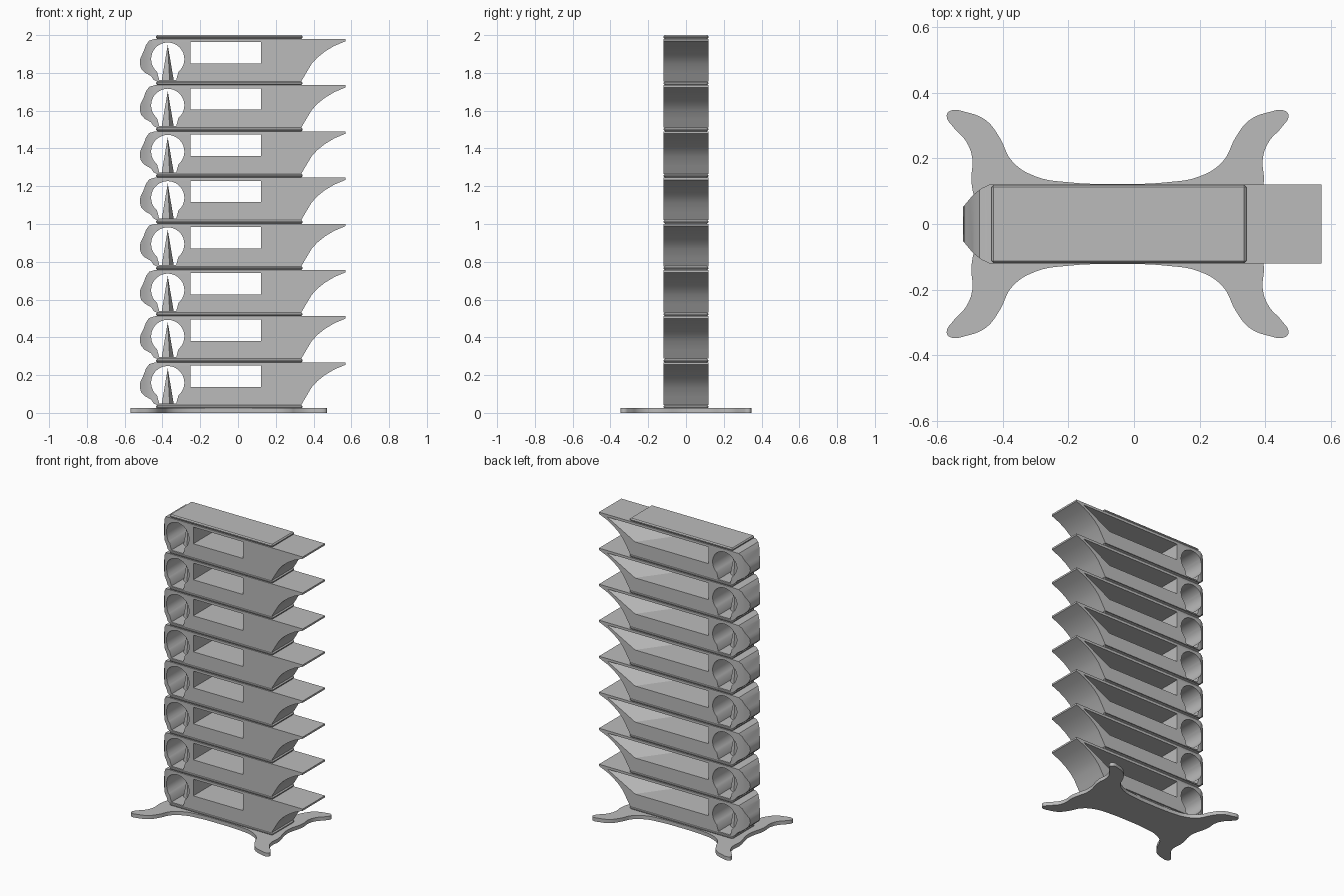
import bpy, bmesh, math
from mathutils import Matrix

cube = bpy.data.objects.get("Cube")
if cube:
    bpy.data.objects.remove(cube, do_unlink=True)

grey = bpy.data.materials.new("plain_grey")
grey.use_nodes = True
colour = (0.5, 0.5, 0.5, 1)
grey.diffuse_color = colour
grey.node_tree.nodes["Principled BSDF"].inputs["Base Color"].default_value = colour

TIERS, PITCH, HALF = 8, 0.2447, 0.12
PLATE_Z, PLATE_H = 0.0224, 0.02


def place(name, mesh):
    obj = bpy.data.objects.new(name, mesh)
    bpy.context.collection.objects.link(obj)
    return obj


def finish(mesh, angle=30):
    mesh.materials.clear()
    mesh.materials.append(grey)
    mesh.shade_smooth()
    mesh.set_sharp_from_angle(angle=math.radians(angle))


def to_mesh(bm, name):
    bmesh.ops.recalc_face_normals(bm, faces=bm.faces)
    mesh = bpy.data.meshes.new(name)
    bm.to_mesh(mesh)
    bm.free()
    return mesh


def prism(name, points, low, high, axis):
    """Extrude a 2D outline: axis Y takes (x, z) points, axis Z takes (x, y)."""
    bm = bmesh.new()
    at = lambda p, h: (p[0], h, p[1]) if axis == "Y" else (p[0], p[1], h)
    face = bm.faces.new([bm.verts.new(at(p, low)) for p in points])
    grown = bmesh.ops.extrude_face_region(bm, geom=[face])["geom"]
    move = [v for v in grown if isinstance(v, bmesh.types.BMVert)]
    shift = (0, high - low, 0) if axis == "Y" else (0, 0, high - low)
    bmesh.ops.translate(bm, verts=move, vec=shift)
    return to_mesh(bm, name)


def evaluated_mesh(obj):
    bpy.context.view_layer.update()
    graph = bpy.context.evaluated_depsgraph_get()
    return bpy.data.meshes.new_from_object(obj.evaluated_get(graph))


# Tier body: side profile with a rounded nose and a flared tail
profile = [(-0.43, 0.042), (0.335, 0.042), (0.36, 0.085), (0.39, 0.135),
           (0.42, 0.168), (0.46, 0.2), (0.51, 0.23), (0.57, 0.255),
           (0.57, 0.267), (-0.44, 0.267), (-0.47, 0.258), (-0.487, 0.235),
           (-0.5, 0.2), (-0.517, 0.165), (-0.52, 0.135), (-0.513, 0.11),
           (-0.495, 0.09), (-0.46, 0.07), (-0.447, 0.05)]
body = place("tier_body", prism("tier_body", profile, -HALF, HALF, "Y"))

# Plan outline that rounds off the nose
nose = [(-0.44, 0.12), (-0.465, 0.108), (-0.49, 0.088), (-0.51, 0.064), (-0.53, 0.04)]
plan = [(0.6, 0.12)] + nose + [(x, -y) for x, y in reversed(nose)] + [(0.6, -0.12)]
plan_cutter = place("plan_cutter", prism("plan_cutter", plan, 0, 0.4, "Z"))

# Round through hole with a narrower foot
hx, hz, r = -0.372, 0.16, 0.088
hole = [(hx + r * math.cos(math.radians(a)), hz + r * math.sin(math.radians(a)))
        for a in range(-50, 231, 10)]
hole += [(hx - 0.045, 0.05), (hx + 0.045, 0.05)]
hole_cutter = place("hole_cutter", prism("hole_cutter", hole, -0.2, 0.2, "Y"))

# Window that widens towards the tail at the back
bm = bmesh.new()
for y, low_x, high_x in ((-0.121, 0.12, 0.12), (0.121, 0.3, 0.51)):
    for x, z in ((-0.252, 0.137), (-0.252, 0.25), (low_x, 0.137), (high_x, 0.25)):
        bm.verts.new((x, y, z))
bmesh.ops.convex_hull(bm, input=bm.verts)
window_cutter = place("window_cutter", to_mesh(bm, "window_cutter"))

cutters = ((plan_cutter, "INTERSECT"), (hole_cutter, "DIFFERENCE"),
           (window_cutter, "DIFFERENCE"))
for cutter, operation in cutters:
    cutter.hide_render = True
    mod = body.modifiers.new(cutter.name, "BOOLEAN")
    mod.operation, mod.solver, mod.object = operation, "EXACT", cutter
tier_mesh = evaluated_mesh(body)
finish(tier_mesh)
for obj in (body, plan_cutter, hole_cutter, window_cutter):
    bpy.data.objects.remove(obj, do_unlink=True)

# Spike inside the round hole
bm = bmesh.new()
bmesh.ops.create_cone(bm, cap_ends=True, segments=4, radius1=0.034, radius2=0, depth=0.19,
                      matrix=Matrix.Translation((hx, 0, 0.14)) @ Matrix.Rotation(0.3, 4, "Z"))
spike_mesh = to_mesh(bm, "spike")
finish(spike_mesh)

# Thin chamfered plate between tiers
bm = bmesh.new()
bmesh.ops.create_cube(bm, size=1, matrix=Matrix.Translation((-0.046, 0, PLATE_H / 2))
                      @ Matrix.Diagonal((0.776, 2 * HALF - 0.002, PLATE_H, 1)))
bmesh.ops.bevel(bm, geom=bm.edges[:], offset=0.007, segments=1, affect="EDGES")
plate_mesh = to_mesh(bm, "plate")
finish(plate_mesh)

for i in range(TIERS + 1):
    place(f"plate_{i + 1}", plate_mesh).location.z = PLATE_Z + i * PITCH
    if i < TIERS:
        place(f"tier_{i + 1}", tier_mesh).location.z = i * PITCH
        place(f"spike_{i + 1}", spike_mesh).location.z = i * PITCH

# Flat base with four curled feet, mirrored from one quarter
quarter = [(0.0, 0.122), (0.15, 0.127), (0.25, 0.145), (0.32, 0.19), (0.36, 0.265),
           (0.4, 0.315), (0.46, 0.34), (0.51, 0.344), (0.52, 0.33), (0.5, 0.295),
           (0.46, 0.25), (0.442, 0.2), (0.445, 0.13), (0.42, 0.0)]
half = quarter + [(x, -y) for x, y in quarter[-2::-1]]
outline = half + [(-x, y) for x, y in half[-2:0:-1]]
curve = bpy.data.curves.new("base_outline", "CURVE")
curve.dimensions, curve.fill_mode = "2D", "BOTH"
curve.extrude, curve.resolution_u = 0.0125, 5
spline = curve.splines.new("BEZIER")
spline.bezier_points.add(len(outline) - 1)
spline.use_cyclic_u = True
for point, (x, y) in zip(spline.bezier_points, outline):
    point.co = (x - 0.05, y, 0.0125)
    point.handle_left_type = point.handle_right_type = "AUTO"
    point.co.z = 0
guide = place("base_guide", curve)
base_mesh = evaluated_mesh(guide)
bpy.data.objects.remove(guide, do_unlink=True)
bm = bmesh.new()
bm.from_mesh(base_mesh)
bmesh.ops.remove_doubles(bm, verts=bm.verts, dist=0.0001)
bmesh.ops.translate(bm, verts=bm.verts, vec=(0, 0, 0.0125))
base_mesh = to_mesh(bm, "footed_base")
finish(base_mesh)
place("footed_base", base_mesh)
